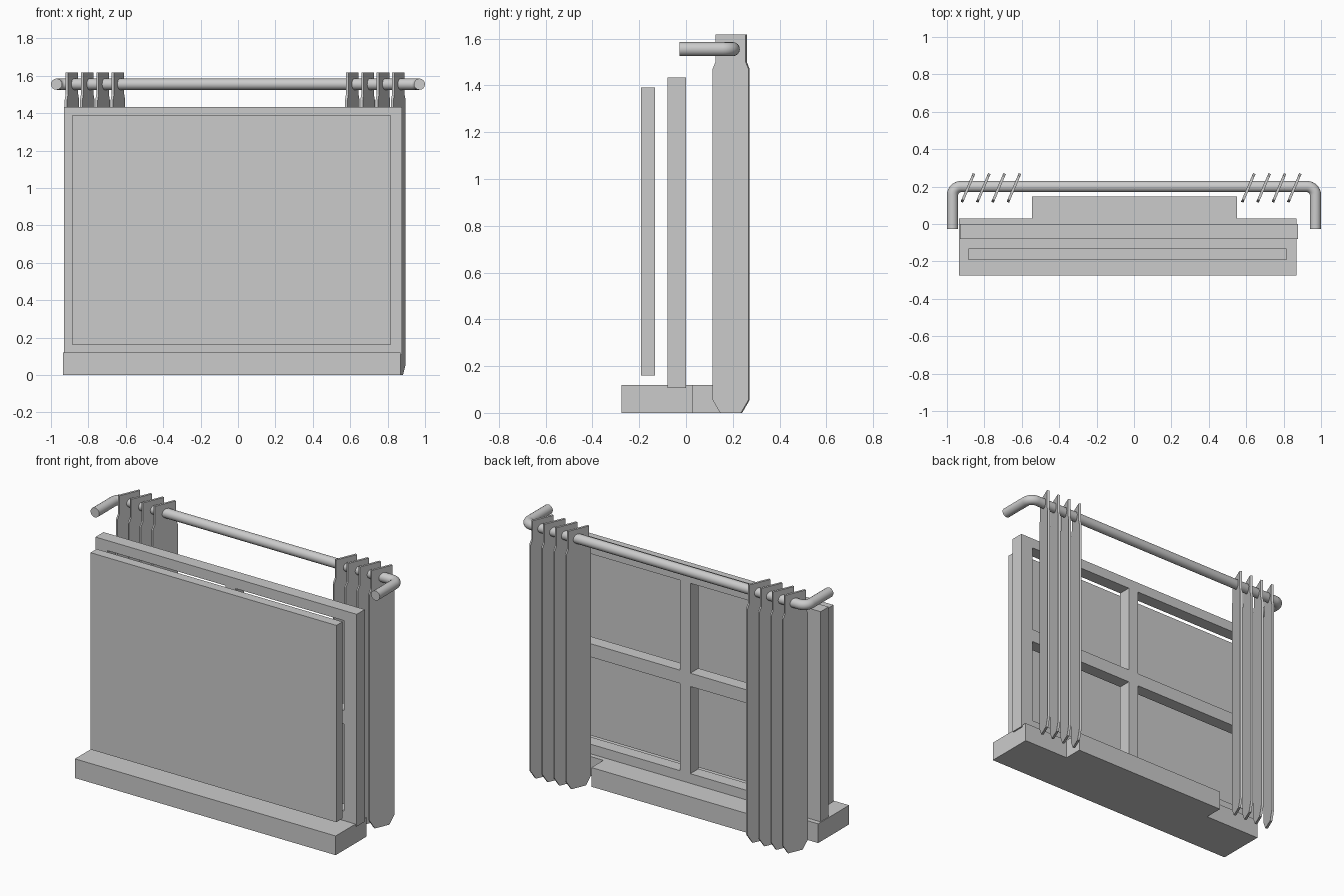
import bpy, bmesh, math
from mathutils import Vector, Matrix

if "Cube" in bpy.data.objects:
    bpy.data.objects.remove(bpy.data.objects["Cube"])


def finish(bm, name):
    bmesh.ops.recalc_face_normals(bm, faces=bm.faces)
    mesh = bpy.data.meshes.new(name)
    bm.to_mesh(mesh)
    bm.free()
    obj = bpy.data.objects.new(name, mesh)
    bpy.context.collection.objects.link(obj)
    return obj


def extrude(bm, faces, vec):
    res = bmesh.ops.extrude_face_region(bm, geom=faces, use_keep_orig=True)
    verts = [g for g in res["geom"] if isinstance(g, bmesh.types.BMVert)]
    bmesh.ops.translate(bm, verts=verts, vec=vec)


def prism(name, points, vec):
    bm = bmesh.new()
    extrude(bm, [bm.faces.new([bm.verts.new(p) for p in points])], vec)
    return finish(bm, name)


# sill with a deeper middle section at the back
sill = [(-.935, -.275), (.868, -.275), (.868, .03), (.55, .03),
        (.55, .148), (-.545, .148), (-.545, .03), (-.935, .03)]
prism("window_sill", [(x, y, 0) for x, y in sill], (0, 0, .12))

# front panel
prism("front_panel", [(-.885, -.192, .16), (.815, -.192, .16),
                      (.815, -.192, 1.39), (-.885, -.192, 1.39)], (0, .06, 0))

# window frame: a grid with four open cells
xs = [-.93, -.845, -.03, .04, .79, .877]
zs = [.107, .18, .725, .808, 1.37, 1.433]
bm = bmesh.new()
grid = [[bm.verts.new((x, -.08, z)) for z in zs] for x in xs]
for i in range(5):
    for j in range(5):
        if not (i in (1, 3) and j in (1, 3)):
            bm.faces.new((grid[i][j], grid[i + 1][j], grid[i + 1][j + 1], grid[i][j + 1]))
extrude(bm, bm.faces[:], (0, .08, 0))
finish(bm, "window_frame")

# vertical blind slats, turned about z and threaded on the rod
half = [(.048, 0), (.083, .055), (.083, 1.47), (.07, 1.5), (.07, 1.617)]
outline = half + [(-u, z) for u, z in reversed(half)]
thick = .014
for side, start in (("left", -.888), ("right", .611)):
    for k in range(4):
        slat = prism(f"{side}_slat_{k + 1}",
                     [(u, -thick / 2, z) for u, z in outline], (0, thick, 0))
        slat.data.transform(Matrix.Translation((start + k * .082, .193, 0))
                            @ Matrix.Rotation(math.radians(67), 4, 'Z'))

# rod with both ends bent forward
rod_z, rod_y, rod_x, bend = 1.555, .2, .97, .045
arc = [(rod_x - bend + bend * math.sin(a), rod_y - bend + bend * math.cos(a))
       for a in [math.pi / 2 * k / 8 for k in range(9)]]
half_path = arc + [(rod_x, -.028)]
path = [(-x, y) for x, y in reversed(half_path)] + half_path
curve = bpy.data.curves.new("curtain_rod", 'CURVE')
curve.dimensions = '3D'
curve.bevel_depth = .03
curve.bevel_resolution = 6
curve.use_fill_caps = True
spline = curve.splines.new('POLY')
spline.points.add(len(path) - 1)
for p, (x, y) in zip(spline.points, path):
    p.co = (x, y, rod_z, 1)
rod = bpy.data.objects.new("curtain_rod", curve)
bpy.context.collection.objects.link(rod)
bpy.context.view_layer.objects.active = rod
rod.select_set(True)
bpy.ops.object.convert(target='MESH')
# weld caps so only the end rims stay sharp
bm = bmesh.new()
bm.from_mesh(rod.data)
bmesh.ops.remove_doubles(bm, verts=bm.verts, dist=1e-5)
bm.to_mesh(rod.data)
bm.free()
bpy.ops.object.shade_smooth_by_angle(angle=math.radians(40))
